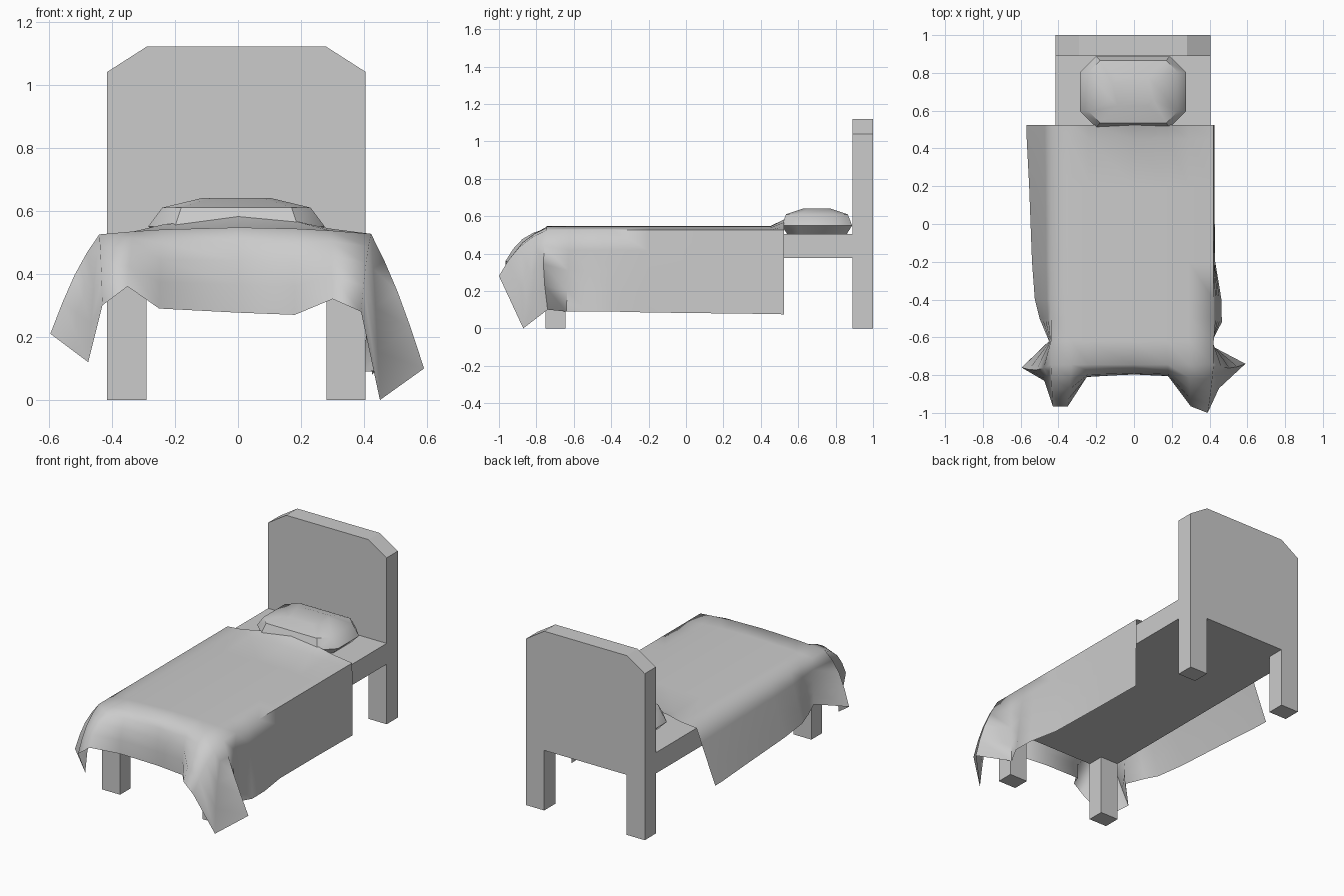
import bpy, bmesh, math
from mathutils import Vector

if "Cube" in bpy.data.objects:
    bpy.data.objects.remove(bpy.data.objects["Cube"])


def make(name, verts, faces, smooth=None):
    me = bpy.data.meshes.new(name)
    me.from_pydata(verts, [], faces)
    bm = bmesh.new()
    bm.from_mesh(me)
    bmesh.ops.remove_doubles(bm, verts=bm.verts, dist=1e-4)
    bmesh.ops.recalc_face_normals(bm, faces=bm.faces)
    bm.to_mesh(me)
    bm.free()
    ob = bpy.data.objects.new(name, me)
    bpy.context.collection.objects.link(ob)
    if smooth:
        bpy.ops.object.select_all(action='DESELECT')
        ob.select_set(True)
        bpy.context.view_layer.objects.active = ob
        bpy.ops.object.shade_smooth_by_angle(angle=math.radians(smooth))
    return ob


def loft(name, rings, smooth=None):
    """Closed solid through rings of equal length, capped at both ends."""
    n = len(rings[0])
    faces = [tuple(range(n)), tuple(range((len(rings) - 1) * n, len(rings) * n))]
    for r in range(len(rings) - 1):
        for i in range(n):
            j = (i + 1) % n
            faces.append((r * n + i, r * n + j, (r + 1) * n + j, (r + 1) * n + i))
    return make(name, [v for ring in rings for v in ring], faces, smooth)


def box(name, x0, x1, y0, y1, z0, z1):
    return loft(name, [[(x0, y0, z), (x1, y0, z), (x1, y1, z), (x0, y1, z)] for z in (z0, z1)])


# Frame: headboard with legs cut into its outline, slab and front legs
CX, W, LEG, Z0, Z1 = -0.005, 0.41, 0.285, 0.375, 0.505
half = [(LEG, Z0), (LEG, 0), (W, 0), (W, 1.04), (0.285, 1.12)]
outline = half + [(-x, z) for x, z in reversed(half)]
loft("headboard", [[(CX + x, y, z) for x, z in outline] for y in (0.89, 1.0)])
box("bed_base", CX - W, CX + W, -0.75, 0.89, Z0, Z1)
box("front_leg_left", CX - W, CX - LEG, -0.75, -0.645, 0, Z0)
box("front_leg_right", CX + LEG, CX + W, -0.75, -0.645, 0, Z0)


# Pillow: stacked chamfered rectangles
def octagon(hx, hy, cx, cy, z):
    pts = [(hx, hy - cy), (hx - cx, hy), (cx - hx, hy), (-hx, hy - cy),
           (-hx, cy - hy), (cx - hx, -hy), (hx - cx, -hy), (hx, cy - hy)]
    return [(CX + x, 0.7 + y, z) for x, y in pts]


loft("pillow", [octagon(0.235, 0.16, 0.07, 0.07, 0.505),
                octagon(0.28, 0.188, 0.085, 0.085, 0.55),
                octagon(0.235, 0.165, 0.06, 0.06, 0.61),
                octagon(0.11, 0.075, 0.03, 0.03, 0.64)], 40)

# Blanket: domed top grid, with a skirt lofted from its rim to a wavy hem
xs = [-0.44, -0.33, -0.24, 0, 0.18, 0.29, 0.422]
ys = [0.525, 0.45, 0.2, -0.2, -0.4, -0.5, -0.62, -0.745]
hem = [(-0.57, 0.525, 0.2), (-0.568, 0.45, 0.2), (-0.555, 0.2, 0.205), (-0.54, -0.2, 0.215),
       (-0.525, -0.4, 0.225), (-0.50, -0.5, 0.24), (-0.45, -0.62, 0.24),
       (-0.595, -0.76, 0.21), (-0.475, -0.83, 0.12), (-0.43, -0.965, 0.30),
       (-0.35, -0.965, 0.36), (-0.25, -0.81, 0.29), (0, -0.795, 0.277), (0.18, -0.805, 0.27),
       (0.30, -0.965, 0.32),
       (0.39, -1.0, 0.28), (0.45, -0.87, 0.0), (0.59, -0.74, 0.10),
       (0.40, -0.64, 0.09), (0.465, -0.52, 0.09), (0.463, -0.4, 0.09), (0.43, -0.2, 0.085),
       (0.425, 0.2, 0.08), (0.425, 0.45, 0.077), (0.425, 0.525, 0.075)]


def top(x, y):
    z = 0.525 + 0.022 * (1 - (x / 0.44) ** 2)
    if y > 0.5:
        z += 0.035 * max(0, 1 - (x / 0.32) ** 2)
    return Vector((x, y, z))


verts = [top(x, y) for y in ys for x in xs]
nx = len(xs)
faces = [(r * nx + c, r * nx + c + 1, (r + 1) * nx + c + 1, (r + 1) * nx + c)
         for r in range(len(ys) - 1) for c in range(nx - 1)]
L, R, F = xs[0], xs[-1], ys[-1]
rim = ([(L, y) for y in ys[:-1]] + [(L, F)] * 3 + [(x, F) for x in xs[1:-1]]
       + [(R, F)] * 3 + [(R, y) for y in reversed(ys[:-1])])
steps = 4
start = len(verts)
for (x, y), h in zip(rim, hem):
    a, b = top(x, y), Vector(h)
    for k in range(steps + 1):
        t = k / steps
        p = a.lerp(b, t)
        bulge = math.sin(math.pi * t)
        if y == F:
            p += Vector((0, -0.02, 0.03)) * bulge
        verts.append(p)
n = steps + 1
for i in range(len(hem) - 1):
    for k in range(steps):
        a = start + i * n + k
        faces.append((a, a + n, a + n + 1, a + 1))
make("blanket", verts, faces, 80)
